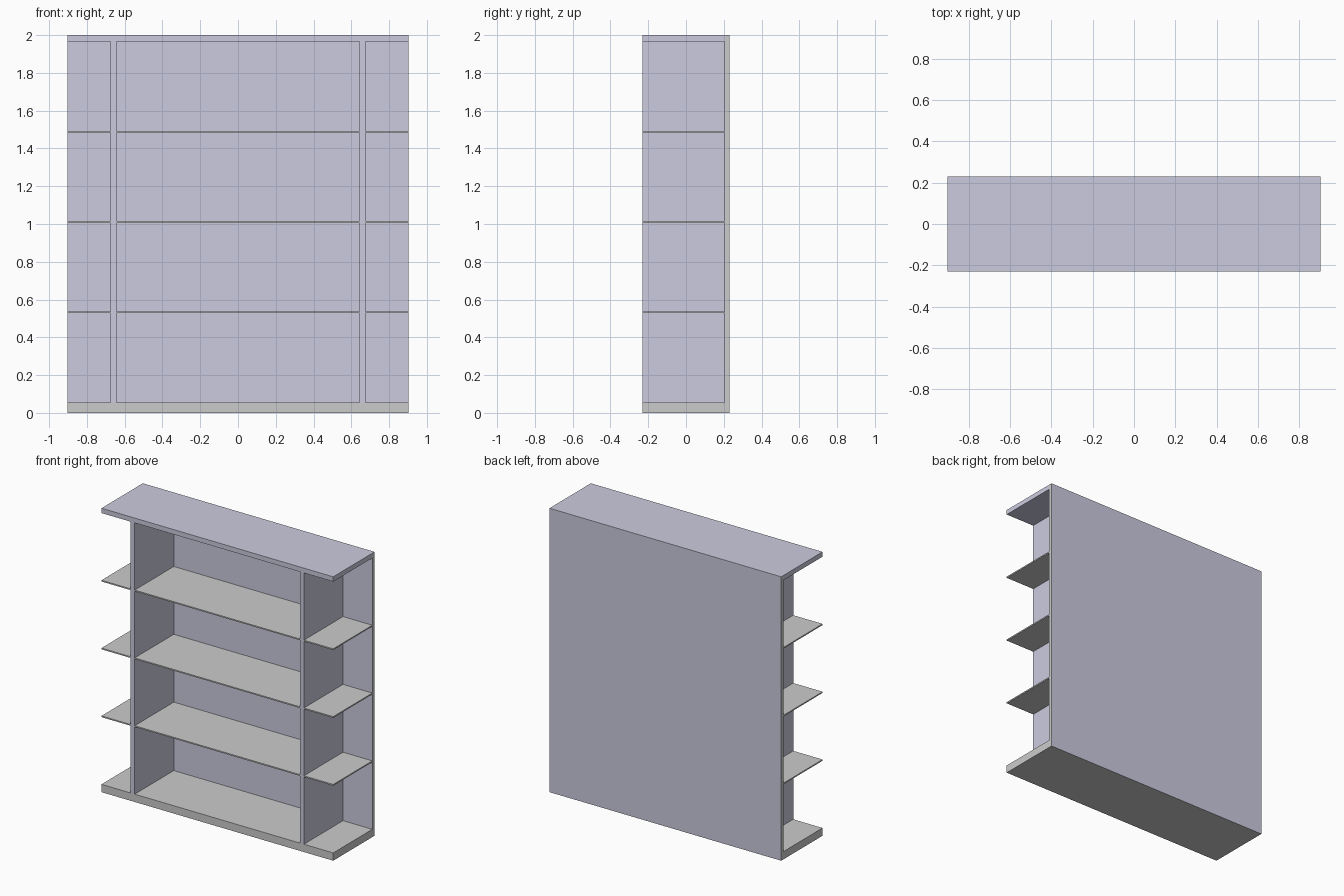
import bpy
import bmesh

if "Cube" in bpy.data.objects:
    bpy.data.objects.remove(bpy.data.objects["Cube"])

W, D, H = 0.903, 0.23, 2.0            # half width, half depth, height
BASE_Z, TOP_Z, BACK_Y = 0.055, 1.966, 0.205
DIV_IN, DIV_OUT = 0.644, 0.675        # inner / outer faces of the dividers
SHELF_T = 0.009

blue = bpy.data.materials.new("blue_paint")
blue.diffuse_color = (0.6, 0.6, 0.74, 1)
blue.use_nodes = True
blue.node_tree.nodes["Principled BSDF"].inputs["Base Color"].default_value = blue.diffuse_color


def add_mesh(name, bm, mats=()):
    bmesh.ops.recalc_face_normals(bm, faces=bm.faces[:])
    mesh = bpy.data.meshes.new(name)
    bm.to_mesh(mesh)
    bm.free()
    for m in mats:
        mesh.materials.append(m)
    obj = bpy.data.objects.new(name, mesh)
    bpy.context.collection.objects.link(obj)
    return obj


def box(name, lo, hi, mats=()):
    bm = bmesh.new()
    bmesh.ops.create_cube(bm, size=1)
    for v in bm.verts:
        v.co = [(a + b) / 2 + c * (b - a) for a, b, c in zip(lo, hi, v.co)]
    return add_mesh(name, bm, mats)


# Carcass: C-shaped side profile (base, back, top) run across the width
profile = [(-D, 0), (D, 0), (D, H), (BACK_Y, H), (-D, H), (-D, TOP_Z),
           (BACK_Y, TOP_Z), (BACK_Y, BASE_Z), (-D, BASE_Z)]
bm = bmesh.new()
ends = [[bm.verts.new((x, y, z)) for y, z in profile] for x in (-W, W)]
n = len(profile)
for i in range(n):
    j = (i + 1) % n
    f = bm.faces.new((ends[0][i], ends[0][j], ends[1][j], ends[1][i]))
    f.material_index = 0 if 1 <= i <= 6 else 1      # base stays grey
for ring in ends:
    # bare grey end of back and base, painted end of the top board
    bm.faces.new([ring[i] for i in (0, 1, 2, 3, 6, 7, 8)]).material_index = 1
    bm.faces.new([ring[i] for i in (3, 4, 5, 6)]).material_index = 0
add_mesh("carcass", bm, (blue, None))

# Upright dividers
for side, x0, x1 in (("left", -DIV_OUT, -DIV_IN), ("right", DIV_IN, DIV_OUT)):
    box(side + "_divider", (x0, -D, BASE_Z), (x1, BACK_Y, TOP_Z), (blue,))

# Three levels of thin shelves in each bay
bays = (("left", -W, -DIV_OUT), ("middle", -DIV_IN, DIV_IN), ("right", DIV_OUT, W))
for level in (1, 2, 3):
    z = BASE_Z + level * (TOP_Z - BASE_Z) / 4
    for bay, x0, x1 in bays:
        box(f"{bay}_shelf_{level}", (x0, -D, z - SHELF_T / 2),
            (x1, BACK_Y, z + SHELF_T / 2))
